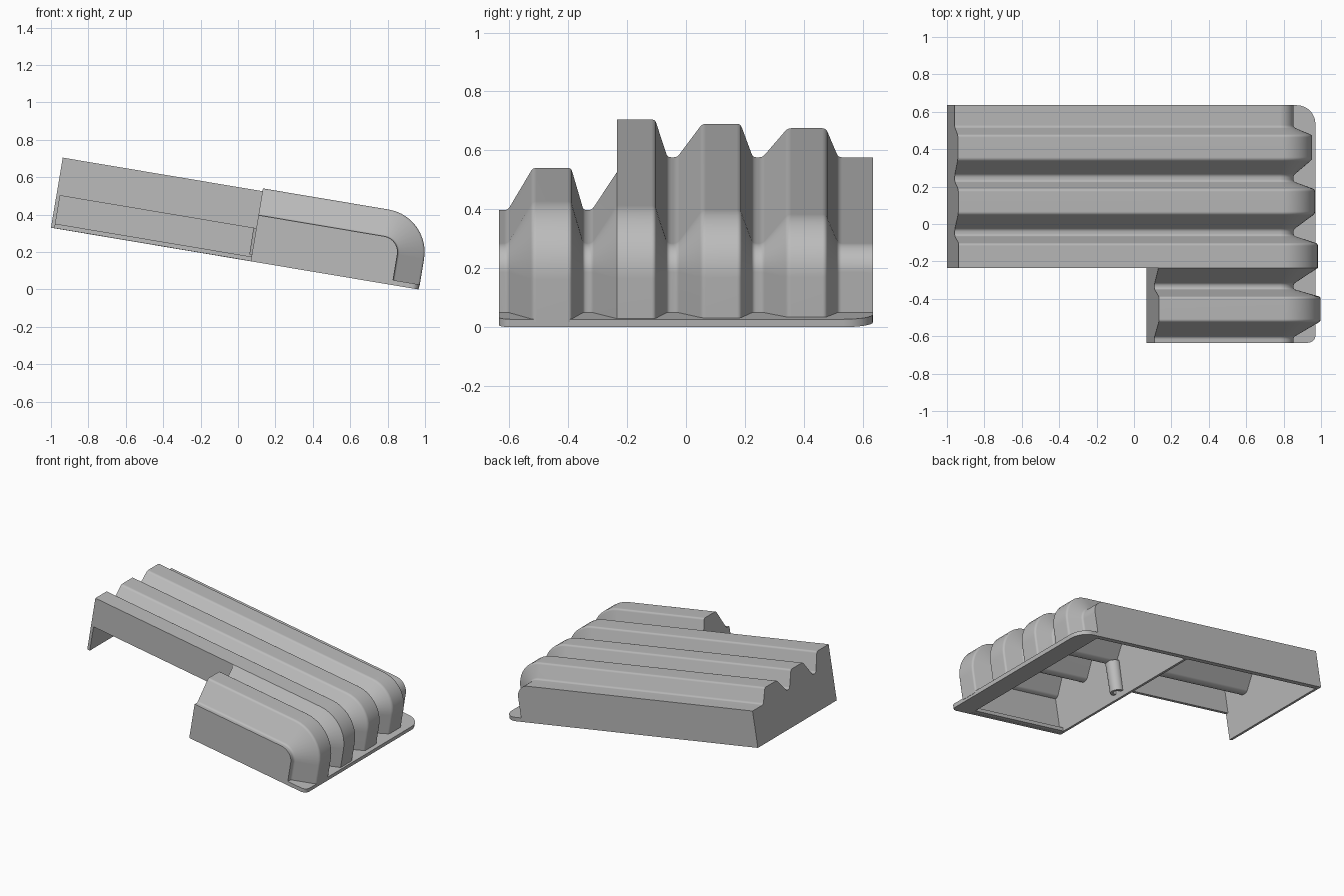
import bpy
import bmesh
from math import sin, cos, pi, asin
from mathutils import Matrix, Vector

cube = bpy.data.objects.get("Cube")
if cube:
    bpy.data.objects.remove(cube, do_unlink=True)

grey = bpy.data.materials.new("plain_grey")
grey.use_nodes = True
COLOUR = (0.5, 0.5, 0.5, 1)
grey.diffuse_color = COLOUR
grey.node_tree.nodes["Principled BSDF"].inputs["Base Color"].default_value = COLOUR

# The cover is modelled flat (u along, y across, w up), then tipped down at the rounded end
TILT = Matrix.Translation((-1, 0, 0.33)) @ Matrix.Rotation(asin(0.1656), 4, "Y")
BEND_U, BEND_W = 1.765, 0.165   # shared centre of the end bend
WALL = 0.02
FRONT, STEP, BACK = -0.635, -0.235, 0.635
VALLEY, SPLIT, FLANGE = 0.25, 1.083, 0.027


def finish(name, bm, thickness=0):
    mesh = bpy.data.meshes.new(name)
    bm.to_mesh(mesh)
    bm.free()
    mesh.materials.append(grey)
    obj = bpy.data.objects.new(name, mesh)
    bpy.context.collection.objects.link(obj)
    obj.matrix_world = TILT
    bpy.ops.object.select_all(action="DESELECT")
    obj.select_set(True)
    bpy.context.view_layer.objects.active = obj
    if thickness:
        shell = obj.modifiers.new("shell", "SOLIDIFY")
        shell.thickness = thickness
        shell.offset = -1
        bpy.ops.object.modifier_apply(modifier="shell")
    bpy.ops.object.shade_smooth_by_angle(angle=0.6)
    normals = obj.modifiers.new("flat_faces", "WEIGHTED_NORMAL")
    normals.keep_sharp = True
    return obj


def prism(name, outline, place, low, high):
    """Extrude a 2D outline between two levels; place maps (a, b, level) to u, y, w."""
    bm = bmesh.new()
    ends = [[bm.verts.new(place(a, b, t)) for a, b in outline] for t in (low, high)]
    n = len(outline)
    for ring in ends:
        bm.faces.new(ring)
    for i in range(n):
        j = (i + 1) % n
        bm.faces.new((ends[0][i], ends[0][j], ends[1][j], ends[1][i]))
    bmesh.ops.recalc_face_normals(bm, faces=bm.faces)
    return finish(name, bm)


def along(a, b, t):
    return (a, t, b)


def across(a, b, t):
    return (t, a, b)


def flat(a, b, t):
    return (a, b, t)


def soften(points, radius=0.012, steps=4):
    """Round the inner corners of an open profile."""
    pts = [Vector(p) for p in points]
    out = [pts[0]]
    for a, b, c in zip(pts, pts[1:], pts[2:]):
        p = b + (a - b).normalized() * radius
        q = b + (c - b).normalized() * radius
        for i in range(steps + 1):
            t = i / steps
            out.append(p * (1 - t) ** 2 + b * 2 * t * (1 - t) + q * t * t)
    return out + [pts[-1]]


def bend_path(start, height, bottom, steps=10):
    """Run along the roof, round the end bend and down to the flange."""
    r = height - BEND_W
    arc = [(BEND_U + r * sin(pi / 2 * i / steps), BEND_W + r * cos(pi / 2 * i / steps))
           for i in range(steps + 1)]
    return [(start, height)] + arc + [(BEND_U + r, bottom)]


def roof(name, profile, start):
    bm = bmesh.new()
    rows = [[bm.verts.new((u, y, w)) for u, w in bend_path(start, h, FLANGE - 0.01)]
            for y, h in profile]
    for r0, r1 in zip(rows, rows[1:]):
        for i in range(len(r0) - 1):
            bm.faces.new((r0[i], r0[i + 1], r1[i + 1], r1[i]))
    return finish(name, bm, 0.015)


# Ridge profiles: each ridge is a little lower than the one before it
def ridge(top_start, height):
    return [(top_start - 0.085, VALLEY), (top_start, height),
            (top_start + 0.13, height), (top_start + 0.172, VALLEY)]


front_profile = soften([(FRONT, VALLEY)] + ridge(-0.52, 0.395)
                       + [(-0.32, VALLEY), (STEP, 0.38)])
main_profile = soften([(STEP, 0.38)] + ridge(STEP, 0.38)[2:]
                      + ridge(0.055, 0.365) + ridge(0.345, 0.35) + [(BACK, VALLEY)])

roof("main_ridged_roof", main_profile, 0)
roof("front_ridged_roof", front_profile, SPLIT)


# Straight side walls follow the valley outline
def side_wall(name, start, y0, y1):
    top = bend_path(start, VALLEY - 0.002, 0)
    prism(name, top + [(start, 0)], along, y0, y1)


side_wall("back_wall", 0, BACK - WALL, BACK)
side_wall("front_wall", SPLIT, FRONT, FRONT + WALL)

# Upper wall above the open side
prism("step_wall", [(0, 0.177), (SPLIT, 0.177), (SPLIT, 0.378), (0, 0.378)],
      along, STEP, STEP + WALL)


# End wall and cross rib fill the ridge profile
def cross_wall(name, profile, u):
    top = [(y, h - 0.002) for y, h in profile]
    prism(name, top + [(profile[-1][0], 0), (profile[0][0], 0)], across, u, u + WALL)


cross_wall("end_wall", main_profile, 0)
cross_wall("cross_rib", front_profile + main_profile[1:], SPLIT)


# Flange plate with rounded outer corners
def corner(y, radius, side):
    return [(1.993 - radius + radius * sin(pi / 2 * i / 8),
             y - side * radius * (1 - cos(pi / 2 * i / 8))) for i in range(9)]


plate = ([(1.835, BACK)] + corner(BACK, 0.1, 1)
         + corner(FRONT, 0.04, -1)[::-1] + [(1.835, FRONT)])
prism("end_flange", plate, flat, 0, FLANGE)

# Inner lips along the lower edges
for name, start, y0, y1 in (("back_lip", 0, BACK - 0.035, BACK - 0.01),
                            ("front_lip", SPLIT, FRONT + 0.01, FRONT + 0.05)):
    prism(name, [(start + 0.002, y0), (1.84, y0), (1.84, y1), (start + 0.002, y1)],
          flat, 0.001, 0.025)

# Hollow screw boss under the roof
bm = bmesh.new()
bmesh.ops.create_cone(bm, cap_ends=True, segments=32, radius1=0.045, radius2=0.048,
                      depth=0.205, matrix=Matrix.Translation((1.115, -0.04, 0.1375)))
base = min(bm.faces, key=lambda f: f.calc_center_median().z)
bmesh.ops.inset_region(bm, faces=[base], thickness=0.02)
hole = bmesh.ops.extrude_discrete_faces(bm, faces=[base])["faces"][0]
bmesh.ops.translate(bm, verts=hole.verts, vec=(0, 0, 0.12))
finish("screw_boss", bm)
